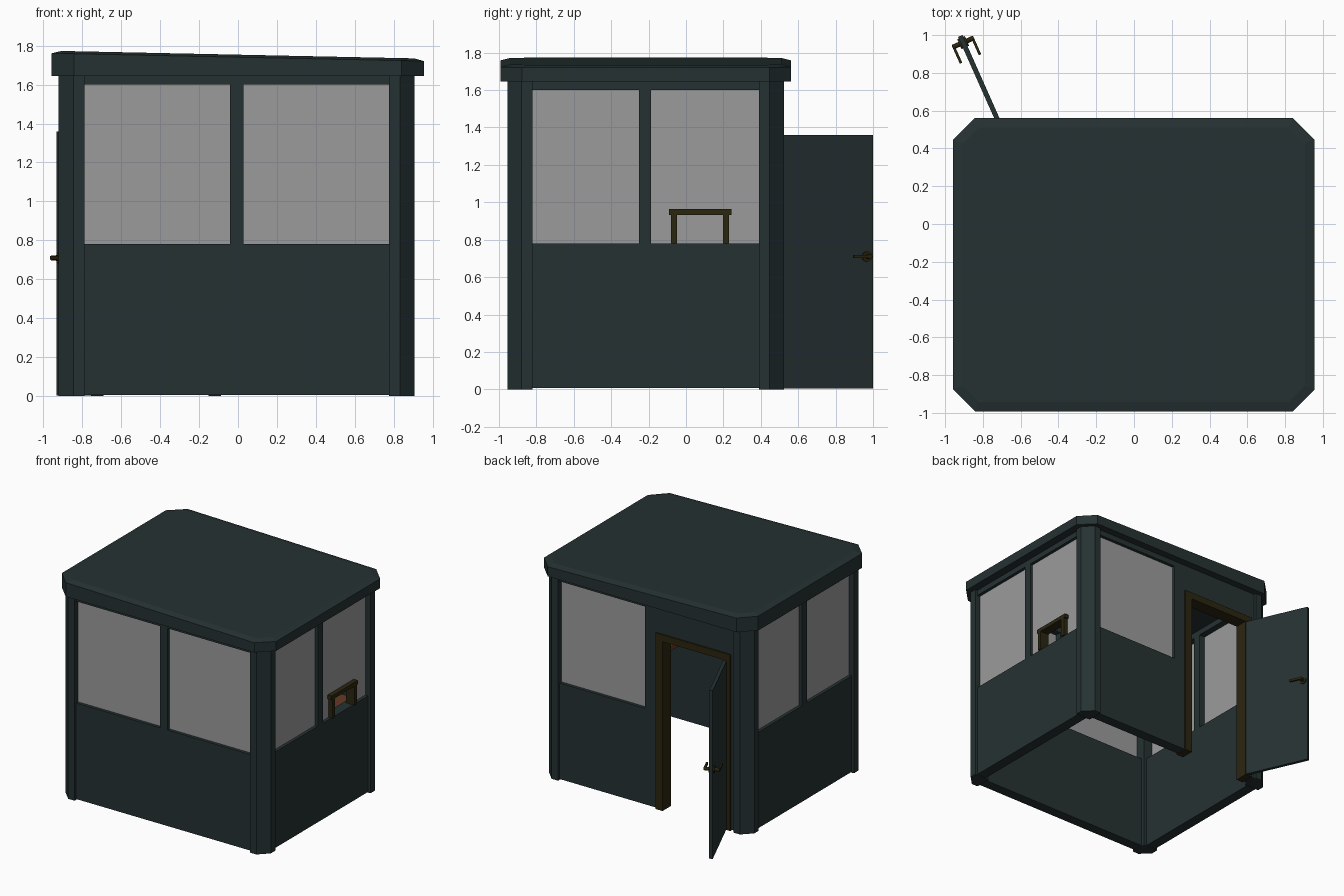
import bpy, bmesh, math
from mathutils import Matrix, Vector

if "Cube" in bpy.data.objects:
    bpy.data.objects.remove(bpy.data.objects["Cube"])


def material(name, rgb):
    m = bpy.data.materials.new(name)
    m.diffuse_color = (*rgb, 1)
    m.use_nodes = True
    m.node_tree.nodes["Principled BSDF"].inputs["Base Color"].default_value = m.diffuse_color
    return m


TEAL = material("dark teal paint", (0.019, 0.031, 0.032))
OLIVE = material("dark olive metal", (0.024, 0.019, 0.005))
GLASS = material("grey glass", (0.33, 0.33, 0.33))
WOOD = material("brown wood", (0.13, 0.042, 0.02))


def finish(name, bm, mat):
    bmesh.ops.recalc_face_normals(bm, faces=bm.faces)
    mesh = bpy.data.meshes.new(name)
    bm.to_mesh(mesh)
    bm.free()
    mesh.materials.append(mat)
    ob = bpy.data.objects.new(name, mesh)
    bpy.context.collection.objects.link(ob)
    return ob


def box(name, x, y, z, mat, matrix=None):
    """Box from (min, max) ranges along each axis."""
    bm = bmesh.new()
    bmesh.ops.create_cube(bm, size=1)
    for v in bm.verts:
        v.co = [r[0] + (c + 0.5) * (r[1] - r[0]) for r, c in zip((x, y, z), v.co)]
    if matrix:
        bm.transform(matrix)
    return finish(name, bm, mat)


def loft(name, rings, mat):
    """Closed solid through rings of points."""
    bm = bmesh.new()
    loops = [[bm.verts.new(p) for p in ring] for ring in rings]
    n = len(loops[0])
    for a, b in zip(loops, loops[1:]):
        for i in range(n):
            bm.faces.new((a[i], a[(i + 1) % n], b[(i + 1) % n], b[i]))
    bm.faces.new(loops[0])
    bm.faces.new(loops[-1])
    return finish(name, bm, mat)


# main dimensions: outer post faces, wall faces, heights
X0, X1, Y0, Y1 = -0.922, 0.908, -0.955, 0.523
POST, CUT, STEP, WALL = 0.133, 0.076, 0.02, 0.085
SILL, HEAD, TOP, BASE = 0.78, 1.6, 1.645, 0.006
PX0, PX1, PY0, PY1 = X0 + POST, X1 - POST, Y0 + POST, Y1 - POST

# chamfered corner posts
for xn, cx, sx in (("left", X0, 1), ("right", X1, -1)):
    for yn, cy, sy in (("front", Y0, 1), ("back", Y1, -1)):
        outline = [(CUT, 0), (POST, 0), (POST, POST), (0, POST), (0, CUT)]
        loft(f"{yn}_{xn}_post",
             [[(cx + sx * a, cy + sy * b, z) for a, b in outline] for z in (0, TOP)], TEAL)

# wall thickness ranges and glass planes
FRONT = (Y0 + STEP, Y0 + STEP + WALL)
BACK = (Y1 - STEP - WALL, Y1 - STEP)
LEFT = (X0 + STEP, X0 + STEP + WALL)
RIGHT = (X1 - STEP - WALL, X1 - STEP)


def pane(r, outer_low):
    a = r[0] + 0.025 if outer_low else r[1] - 0.033
    return (a, a + 0.008)


# front wall with two windows
MX = (-0.042, 0.028)
box("front_panel", (PX0, PX1), FRONT, (BASE, SILL), TEAL)
box("front_header", (PX0, PX1), FRONT, (HEAD, TOP), TEAL)
box("front_mullion", MX, FRONT, (SILL, HEAD), TEAL)
for n, r in (("left", (PX0, MX[0])), ("right", (MX[1], PX1))):
    box(f"front_{n}_glass", r, pane(FRONT, True), (SILL, HEAD), GLASS)

# side walls with two windows each
MY = (-0.252, -0.187)
SLOT_Y, SLOT_Z = (-0.08, 0.23), 0.95
for n, r, low in (("left", LEFT, True), ("right", RIGHT, False)):
    g = pane(r, low)
    box(f"{n}_panel", r, (PY0, PY1), (BASE, SILL), TEAL)
    box(f"{n}_header", r, (PY0, PY1), (HEAD, TOP), TEAL)
    box(f"{n}_mullion", r, MY, (SILL, HEAD), TEAL)
    box(f"{n}_front_glass", g, (PY0, MY[0]), (SILL, HEAD), GLASS)
    if n == "left":
        box("left_back_glass", g, (MY[1], PY1), (SILL, HEAD), GLASS)
    else:  # glass around the service opening
        box("right_back_glass_top", g, (MY[1], PY1), (SLOT_Z, HEAD), GLASS)
        box("right_back_glass_a", g, (MY[1], SLOT_Y[0]), (SILL, SLOT_Z), GLASS)
        box("right_back_glass_b", g, (SLOT_Y[1], PY1), (SILL, SLOT_Z), GLASS)

# service opening frame in the right window
FX = (RIGHT[0] + 0.02, RIGHT[1] + 0.012)
box("service_frame_top", FX, (-0.092, 0.242), (0.933, 0.965), OLIVE)
for n, a in (("front", -0.08), ("back", 0.198)):
    box(f"service_frame_{n}", FX, (a, a + 0.032), (SILL, 0.935), OLIVE)

# back wall: one window and a doorway
DX = (-0.755, -0.087)
WX, DOOR_TOP, FRAME_TOP = 0.015, 1.36, 1.42
box("back_panel", (DX[1], PX1), BACK, (BASE, SILL), TEAL)
box("back_window_post", (DX[1], WX), BACK, (SILL, FRAME_TOP), TEAL)
box("back_window_header", (WX, PX1), BACK, (HEAD, TOP), TEAL)
box("back_door_header", (PX0, WX), BACK, (FRAME_TOP, TOP), TEAL)
box("back_door_side", (PX0, DX[0]), BACK, (BASE, FRAME_TOP), TEAL)
box("back_glass", (WX, PX1), pane(BACK, False), (SILL, HEAD), GLASS)

# door frame
FY = (BACK[0] - 0.01, BACK[1] + 0.012)
box("door_frame_left", (DX[0], DX[0] + 0.064), FY, (0, FRAME_TOP), OLIVE)
box("door_frame_right", (DX[1] - 0.064, DX[1]), FY, (0, FRAME_TOP), OLIVE)
box("door_frame_top", (DX[0] + 0.064, DX[1] - 0.064), FY, (DOOR_TOP + 0.005, FRAME_TOP), OLIVE)

# open door, built along local +y from the hinge
SWING = Matrix.Translation((-0.705, 0.513, 0)) @ Matrix.Rotation(math.radians(24), 4, "Z")
box("door", (-0.013, 0.013), (0, 0.528), (0.004, DOOR_TOP), TEAL, SWING)


def handle_rod(name, radius, x, y, z):
    bm = bmesh.new()
    bmesh.ops.create_cone(bm, cap_ends=True, segments=12, radius1=radius, radius2=radius,
                          depth=x[1] - x[0], matrix=Matrix.Rotation(math.pi / 2, 4, "Y"))
    bm.transform(SWING @ Matrix.Translation(((x[0] + x[1]) / 2, y, z)))
    finish(name, bm, OLIVE)


# lever handles on both door faces
for n, s in (("inner", 1), ("outer", -1)):
    span = lambda a, b: tuple(sorted((s * a, s * b)))
    handle_rod(f"{n}_handle_rose", 0.028, span(0.012, 0.022), 0.49, 0.71)
    handle_rod(f"{n}_handle_stem", 0.013, span(0.02, 0.06), 0.49, 0.71)
    box(f"{n}_handle_lever", span(0.048, 0.062), (0.395, 0.5), (0.701, 0.719), OLIVE, SWING)

# wooden counter along the right wall
box("counter", (0.55, RIGHT[0]), (FRONT[1], BACK[0]), (0.68, 0.715), WOOD)


# chamfered roof, sloping down to the right
def roof_ring(inset, height):
    x0, x1, y0, y1 = -0.957, 0.955, -0.992, 0.562
    c = 0.115 - inset * 0.59
    x0, x1, y0, y1 = x0 + inset, x1 - inset, y0 + inset, y1 - inset
    pts = [(x0 + c, y0), (x1 - c, y0), (x1, y0 + c), (x1, y1 - c),
           (x1 - c, y1), (x0 + c, y1), (x0, y1 - c), (x0, y0 + c)]
    return [(x, y, height(x)) for x, y in pts]


loft("roof", [roof_ring(0, lambda x: TOP),
              roof_ring(0, lambda x: 1.741 - 0.021 * x),
              roof_ring(0.05, lambda x: 1.754 - 0.021 * x)], TEAL)
